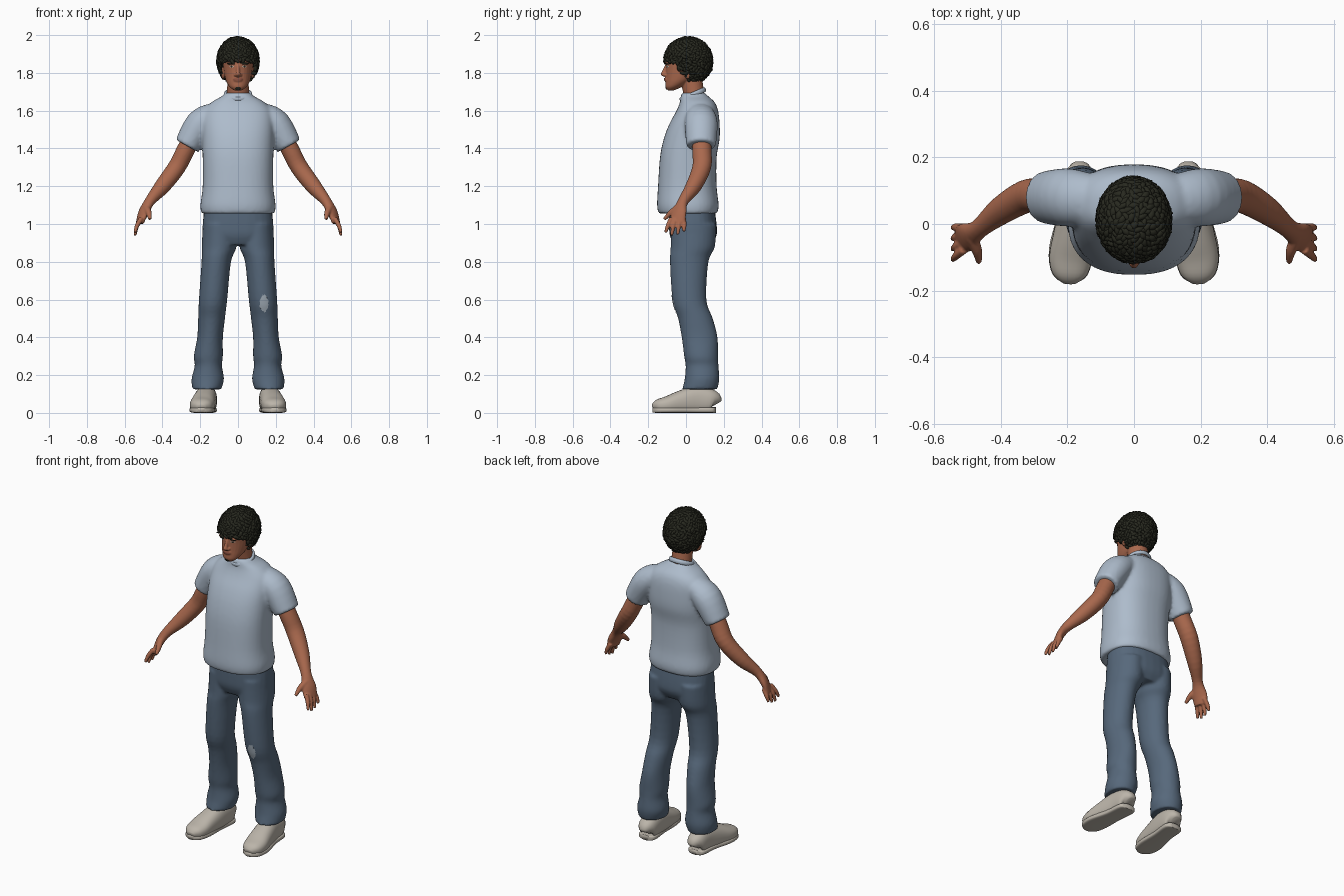
import bpy, bmesh, math, random
from mathutils import Vector, Matrix

random.seed(4)
if "Cube" in bpy.data.objects:
    bpy.data.objects.remove(bpy.data.objects["Cube"])


def material(name, r, g, b):
    m = bpy.data.materials.new(name)
    m.use_nodes = True
    m.diffuse_color = (r, g, b, 1)
    node = m.node_tree.nodes["Principled BSDF"]
    node.inputs["Base Color"].default_value = (r, g, b, 1)
    node.inputs["Roughness"].default_value = 0.8
    return m


SKIN = material("skin", 0.40, 0.14, 0.075)
LIPS = material("lips", 0.27, 0.085, 0.055)
SHIRT = material("shirt_blue", 0.42, 0.50, 0.60)
DENIM = material("denim", 0.095, 0.14, 0.20)
PATCH = material("knee_patch", 0.36, 0.42, 0.48)
HAIR = material("dark_hair", 0.021, 0.022, 0.014)
SHOE = material("shoe_beige", 0.50, 0.46, 0.40)
EYE = material("eye_white", 0.5, 0.42, 0.36)


def spline(sections, steps):
    """Catmull-Rom samples through the sections."""
    pts = [Vector(s) for s in sections]
    pts = [pts[0]] + pts + [pts[-1]]
    out = []
    for p, q, r, s in zip(pts, pts[1:], pts[2:], pts[3:]):
        for k in range(steps):
            t = k / steps
            out.append(q + (r - p) * (t / 2) + (p * 2 - q * 5 + r * 4 - s) * (t * t / 2)
                       + (q * 3 - p - r * 3 + s) * (t ** 3 / 2))
    return out + [pts[-1]]


def loft(bm, sections, side=1, along=False, n=28, power=2.0, steps=4):
    """Closed skin through (x, y, z, half width, half depth); along turns rings to the path."""
    rows = spline(sections, steps)
    rings = []
    for i, s in enumerate(rows):
        a, b = rows[max(i - 1, 0)], rows[min(i + 1, len(rows) - 1)]
        rot = Matrix.Identity(3)
        if along:
            rot = (Vector(b[:3]) - Vector(a[:3])).to_track_quat('Z', 'Y').to_matrix()
        ring = []
        for k in range(n):
            c, d = math.cos(math.tau * k / n), math.sin(math.tau * k / n)
            off = Vector((math.copysign(abs(c) ** (2 / power), c) * s[3],
                          math.copysign(abs(d) ** (2 / power), d) * s[4], 0))
            co = Vector(s[:3]) + rot @ off
            ring.append(bm.verts.new((co.x * side, co.y, co.z)))
        rings.append(ring)
    for r, q in zip(rings, rings[1:]):
        for k in range(n):
            j = (k + 1) % n
            bm.faces.new((r[k], r[j], q[j], q[k]))
    bm.faces.new(rings[0][::-1])
    bm.faces.new(rings[-1])


def ball(bm, loc, size):
    mat = Matrix.Translation(loc) @ Matrix.Diagonal((*size, 1))
    bmesh.ops.create_icosphere(bm, subdivisions=3, radius=1, matrix=mat)


def finish(bm, name, mat, voxel=0, smooth=4):
    """Make the object; a voxel size melts overlapping pieces into one skin."""
    bmesh.ops.recalc_face_normals(bm, faces=bm.faces[:])
    for f in bm.faces:
        f.smooth = True
    mesh = bpy.data.meshes.new(name)
    bm.to_mesh(mesh)
    bm.free()
    mesh.materials.append(mat)
    ob = bpy.data.objects.new(name, mesh)
    bpy.context.collection.objects.link(ob)
    if voxel:
        m = ob.modifiers.new("Remesh", 'REMESH')
        m.mode, m.voxel_size, m.use_smooth_shade = 'VOXEL', voxel, True
        m = ob.modifiers.new("Smooth", 'SMOOTH')
        m.factor, m.iterations = 0.5, smooth
    return ob


def plate(name, x, z, w, h, target, mat, lift=0.002, rough=0.0, slant=0.0):
    """Thin painted detail draped on the front of a target."""
    bm = bmesh.new()
    bmesh.ops.create_grid(bm, x_segments=10, y_segments=10, size=1)
    for v in bm.verts:
        u, t = v.co.x, v.co.y
        k = 1 + random.uniform(-rough, rough)
        du = u * math.sqrt(1 - t * t / 2) * k
        v.co = (x + w * du, -0.5, z + h * t * math.sqrt(1 - u * u / 2) * k + slant * w * du)
    ob = finish(bm, name, mat)
    m = ob.modifiers.new("Drape", 'SHRINKWRAP')
    m.target, m.wrap_method, m.wrap_mode = target, 'PROJECT', 'ABOVE_SURFACE'
    m.use_project_y, m.offset = True, lift


SIDES = (("left", 1), ("right", -1))

# Shirt: torso and two sleeves melted together
bm = bmesh.new()
loft(bm, [(0, .01, 1.055, .194, .155), (0, .01, 1.1, .199, .163), (0, .007, 1.2, .187, .155),
          (0, .012, 1.35, .187, .15), (0, .03, 1.45, .19, .148), (0, .045, 1.53, .19, .133),
          (0, .06, 1.6, .18, .11), (0, .06, 1.645, .14, .092), (0, .045, 1.675, .088, .074),
          (0, .04, 1.695, .066, .06)], power=2.4, n=40)
for _, s in SIDES:
    loft(bm, [(.13, .075, 1.585, .075, .06), (.2, .08, 1.53, .088, .078),
              (.27, .08, 1.413, .078, .069)], s, along=True)
finish(bm, "shirt", SHIRT, 0.01, 5)

# Collar band, low at the front
bpy.ops.mesh.primitive_torus_add(location=(0, .036, 1.685), rotation=(.4, 0, 0), major_segments=40,
                                 minor_segments=10, major_radius=.066, minor_radius=.009)
collar = bpy.context.object
collar.name = "collar"
collar.scale.z = 1.5
collar.data.materials.append(SHIRT)
bpy.ops.object.shade_smooth()

# Trousers: hips and two legs with gathered cuffs
bm = bmesh.new()
loft(bm, [(0, .03, 1.09, .178, .12), (0, .036, 1.0, .187, .126), (0, .038, .94, .187, .124),
          (0, .035, .89, .17, .1)], power=2.4)
for _, s in SIDES:
    loft(bm, [(.098, .04, 1, .088, .12), (.1, .036, .88, .092, .117), (.115, .017, .8, .078, .102),
              (.132, .018, .6, .075, .09), (.14, .05, .5, .071, .092), (.148, .072, .4, .068, .095),
              (.157, .08, .3, .077, .09), (.157, .085, .25, .072, .087),
              (.16, .085, .18, .086, .092), (.165, .073, .125, .077, .093)], s)
trousers = finish(bm, "trousers", DENIM, 0.009, 4)
plate("knee_patch", .137, .58, .022, .045, trousers, PATCH, .003, .12)

for word, s in SIDES:
    # Shoe: lofted heel to toe and flattened underneath, with a slim sole
    bm = bmesh.new()
    loft(bm, [(.163, .157, .045, .02, .03), (.164, .14, .06, .05, .06), (.168, .06, .068, .056, .076),
              (.18, -.03, .055, .062, .062), (.19, -.1, .042, .065, .046),
              (.193, -.15, .034, .052, .036), (.194, -.175, .026, .022, .018)],
         s, along=True, power=2.4)
    for v in bm.verts:
        v.co.z = max(v.co.z, .012)
    finish(bm, word + "_shoe", SHOE)
    bm = bmesh.new()
    loft(bm, [(.164, .158, .015, .025, .015), (.165, .135, .015, .053, .015), (.175, .03, .015, .054, .015),
              (.189, -.08, .015, .067, .015), (.193, -.15, .015, .054, .015),
              (.194, -.177, .015, .022, .013)], s, along=True, power=4)
    finish(bm, word + "_sole", SHOE)

    # Arm, palm, fingers and thumb
    bm = bmesh.new()
    loft(bm, [(.23, .08, 1.49, .05, .045), (.278, .084, 1.39, .051, .048), (.325, .083, 1.3, .05, .047),
              (.4, .04, 1.2, .042, .042), (.467, -.015, 1.12, .029, .027),
              (.5, -.037, 1.06, .043, .022), (.52, -.046, 1.005, .042, .016)], s, along=True)
    for i in range(4):
        reach = (.955, .94, .945, .96)[i]
        y = -.078 + .022 * i
        loft(bm, [(.512, y, 1.03, .013, .013), (.535, y - .018 + .007 * i, .99, .012, .012),
                  (.545, y - .03 + .01 * i, reach, .008, .008)], s, along=True, n=12)
    loft(bm, [(.488, -.04, 1.09, .018, .018), (.472, -.08, 1.06, .016, .015),
              (.466, -.115, 1.025, .009, .009)], s, along=True, n=12)
    finish(bm, word + "_arm", SKIN, 0.005, 3)

# Head: neck, skull and jaw, nose, mouth and ears
bm = bmesh.new()
loft(bm, [(0, .05, 1.62, .06, .055), (0, .04, 1.7, .058, .056), (0, .02, 1.8, .055, .06)])
loft(bm, [(0, -.08, 1.708, .022, .018), (0, -.066, 1.725, .044, .042), (0, -.043, 1.75, .06, .065),
          (0, -.022, 1.78, .07, .085), (0, -.008, 1.82, .077, .099), (0, 0, 1.86, .081, .108),
          (0, .005, 1.92, .079, .1), (0, .005, 1.965, .045, .06)])
loft(bm, [(0, -.1, 1.84, .009, .012), (0, -.113, 1.81, .01, .013), (0, -.119, 1.793, .014, .015),
          (0, -.112, 1.782, .015, .012)], n=16)
ball(bm, (0, -.103, 1.765), (.025, .012, .015))
for _, s in SIDES:
    ball(bm, (s * .013, -.108, 1.789), (.009, .012, .008))
    ball(bm, (s * .033, -.096, 1.853), (.026, .014, .007))
    ball(bm, (s * .078, .01, 1.8), (.012, .021, .032))
head = finish(bm, "head_and_neck", SKIN, 0.004, 2)

# Face details
for word, s in SIDES:
    plate(word + "_eye", s * .033, 1.834, .012, .005, head, EYE)
    plate(word + "_iris", s * .033, 1.834, .005, .005, head, HAIR, .0035)
    plate(word + "_eyebrow", s * .036, 1.851, .02, .0045, head, HAIR, .003, 0, -.1 * s)
plate("lips", 0, 1.766, .024, .007, head, LIPS)
plate("chin_beard", 0, 1.718, .015, .009, head, HAIR, .003, .1)

# Hair: a cap with curled locks, both kept above the hairline
CENTRE, SIZE = Vector((0, .012, 1.865)), Vector((.104, .122, .119))


def hairline(y):
    return 1.86 - .105 * min(max((y + .06) / .08, 0), 1)


bm = bmesh.new()
ball(bm, CENTRE, SIZE * .97)
bmesh.ops.delete(bm, geom=[v for v in bm.verts if v.co.z < hairline(v.co.y)], context='VERTS')
finish(bm, "hair_cap", HAIR)

bm = bmesh.new()
COUNT = 620
for i in range(COUNT):
    z = 1 - 2 * (i + .5) / COUNT
    a, r = i * math.pi * (3 - math.sqrt(5)), math.sqrt(1 - z * z)
    d = Vector((r * math.cos(a), r * math.sin(a), z))
    p = CENTRE + d * SIZE
    if p.z < hairline(p.y):
        continue
    t = d.cross(Vector([random.uniform(-1, 1) for _ in range(3)])).normalized()
    t = (t + Vector((0, 0, -.3))).normalized()
    flick = random.uniform(-.004, .012)
    w = random.uniform(.008, .012)
    path = [(p - t * .018 - d * .006, w * .6), (p + d * .002, w),
            (p + t * .016 + d * .003, w * .7), (p + t * .022 + d * flick, w * .2)]
    loft(bm, [(*q, k, k) for q, k in path], along=True, n=6, steps=2)
finish(bm, "hair_curls", HAIR)
